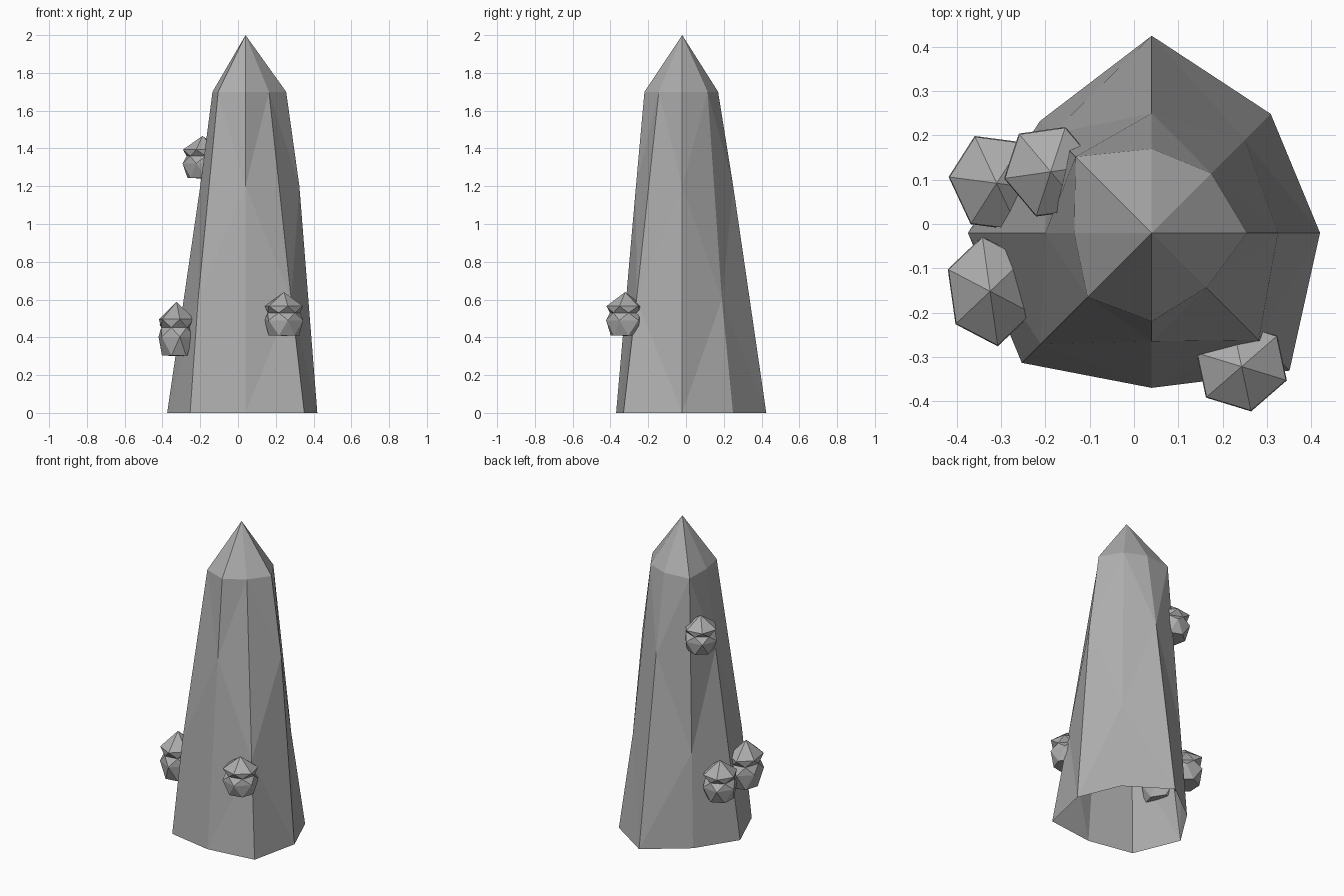
import bpy, bmesh
from math import radians, sin, cos, pi

cube = bpy.data.objects.get("Cube")
if cube:
    bpy.data.objects.remove(cube, do_unlink=True)

stone = bpy.data.materials.new("grey_stone")
stone.use_nodes = True
grey = (0.42, 0.42, 0.42, 1)
stone.diffuse_color = grey
bsdf = stone.node_tree.nodes["Principled BSDF"]
bsdf.inputs["Base Color"].default_value = grey
bsdf.inputs["Roughness"].default_value = 0.9


def finish(bm, name, location):
    mesh = bpy.data.meshes.new(name)
    bm.to_mesh(mesh)
    bm.free()
    mesh.materials.append(stone)
    obj = bpy.data.objects.new(name, mesh)
    obj.location = location
    bpy.context.collection.objects.link(obj)
    return obj


def ring(bm, radii, heights, turn=0.0):
    n = len(radii)
    return [bm.verts.new((r * cos(turn + 2 * pi * i / n),
                          r * sin(turn + 2 * pi * i / n), z))
            for i, (r, z) in enumerate(zip(radii, heights))]


def fan(bm, loop, tip, flip=False):
    for i, a in enumerate(loop):
        b = loop[(i + 1) % len(loop)]
        bm.faces.new((b, a, tip) if flip else (a, b, tip))


# Tapered spire: eight uneven corners, zigzag middle ring, open base
base_radii = (0.38, 0.38, 0.445, 0.357, 0.415, 0.415, 0.35, 0.44)
mid_radii = (0.285, 0.297, 0.27, 0.317, 0.24, 0.355, 0.245, 0.342)
top_radii = (0.215, 0.19, 0.19, 0.243, 0.175, 0.205, 0.20, 0.175)
bm = bmesh.new()
base = ring(bm, base_radii, [0] * 8)
mid = ring(bm, mid_radii, [1.2, 0.6] * 4)
top = ring(bm, top_radii, [1.7] * 8)
for i in range(8):
    j = (i + 1) % 8
    if i % 2 == 0:
        tris = ((base[i], base[j], mid[j]), (base[i], mid[j], mid[i]),
                (mid[i], mid[j], top[j]), (mid[i], top[j], top[i]))
    else:
        tris = ((base[i], base[j], mid[i]), (base[j], mid[j], mid[i]),
                (mid[i], mid[j], top[i]), (mid[j], top[j], top[i]))
    for t in tris:
        bm.faces.new(t)
fan(bm, top, bm.verts.new((0, 0, 2)))
finish(bm, "spire", (0.04, -0.02, 0))


# Faceted nodule: blunt lower half, notched belt and pointed cap
def nodule(name, location, scale, turn):
    bm = bmesh.new()
    rings = [ring(bm, [r] * 6, [z] * 6, t * pi / 6) for r, z, t in
             ((0.085, -0.11, 0), (0.11, -0.03, 1), (0.09, 0.01, 2),
              (0.108, 0.045, 3))]
    for low, high in zip(rings, rings[1:]):
        for i in range(6):
            j = (i + 1) % 6
            bm.faces.new((low[i], low[j], high[i]))
            bm.faces.new((low[j], high[j], high[i]))
    fan(bm, rings[-1], bm.verts.new((0, 0, 0.12)))
    fan(bm, rings[0], bm.verts.new((0, 0, -0.112)), flip=True)
    obj = finish(bm, name, location)
    obj.scale = scale
    obj.rotation_euler = (0, 0, radians(turn))


nodule("front_nodule", (0.243, -0.322, 0.52), (0.98, 0.94, 1), 12)
nodule("side_front_nodule", (-0.325, -0.152, 0.44), (0.92, 1.14, 1.24), 8)
nodule("side_back_nodule", (-0.31, 0.092, 0.42), (0.97, 1.07, 1.05), 25)
nodule("upper_nodule", (-0.188, 0.118, 1.35), (0.95, 1.02, 0.97), 40)
